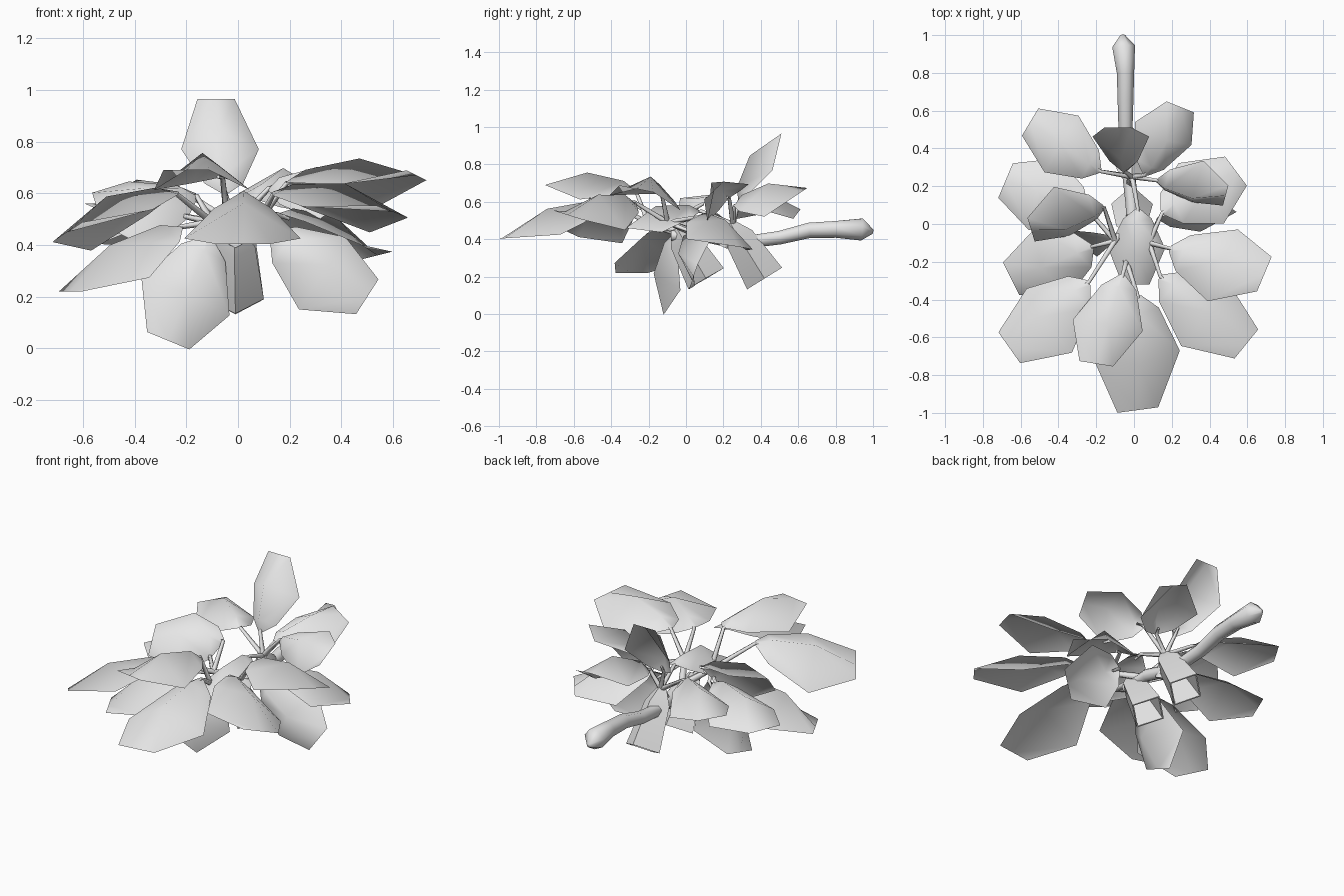
import bpy, bmesh, math
from mathutils import Vector as V

if "Cube" in bpy.data.objects:
    bpy.data.objects.remove(bpy.data.objects["Cube"])

grey = bpy.data.materials.new("pale_grey")
grey.diffuse_color = (0.8, 0.8, 0.8, 1)
grey.use_nodes = True
grey.node_tree.nodes["Principled BSDF"].inputs["Base Color"].default_value = grey.diffuse_color


def finish(name, bm, angle=40):
    me = bpy.data.meshes.new(name)
    bm.to_mesh(me)
    bm.free()
    me.materials.append(grey)
    ob = bpy.data.objects.new(name, me)
    bpy.context.collection.objects.link(ob)
    bpy.context.view_layer.objects.active = ob
    bpy.ops.object.select_all(action='DESELECT')
    ob.select_set(True)
    bpy.ops.object.shade_smooth_by_angle(angle=math.radians(angle))
    return ob


# Leaf: folded blade, narrow base, widest in the middle, blunt tip
def leaf(name, base, tip, side, fold=0.08):
    b, t, s = V(base), V(tip), V(side)
    axis = t - b
    n = axis.cross(s).normalized()
    if n.dot(V((0, -0.3, 1))) < 0:
        n = -n
    bm = bmesh.new()
    rows = []
    for u, w, up, down in ((0, 0.08, 0, 0), (0.14, 0.5, 0.6, 0.3),
                           (0.56, 1, 1, 0.8), (1, 0.48, 0, 0)):
        c = b + axis * u
        rows.append([bm.verts.new(c - s * w - n * fold * down),
                     bm.verts.new(c + n * fold * up),
                     bm.verts.new(c + s * w - n * fold * down)])
    for r, q in zip(rows, rows[1:]):
        for k in (0, 1):
            f = bm.faces.new((r[k], r[k + 1], q[k + 1], q[k]))
            f.normal_update()
            if f.normal.dot(n) < 0:
                f.normal_flip()
    finish(name, bm, 85)


# Tube: rings of given radius along a path; a fixed axis keeps folded-back rings aligned
def tube(name, pts, radii, sides=6, angle=75, axis=None):
    pts = [V(p) for p in pts]
    bm = bmesh.new()
    rings = []
    for i, p in enumerate(pts):
        d = axis or (pts[min(i + 1, len(pts) - 1)] - pts[max(i - 1, 0)]).normalized()
        a = d.cross(V((1, 0, 0)) if abs(d.x) < 0.9 else V((0, 0, 1))).normalized()
        c = d.cross(a)
        rings.append([bm.verts.new(p + radii[i] * (
            a * math.cos(math.tau * k / sides) + c * math.sin(math.tau * k / sides)))
            for k in range(sides)])
    for r, q in zip(rings, rings[1:]):
        for k in range(sides):
            j = (k + 1) % sides
            bm.faces.new((r[k], r[j], q[j], q[k]))
    bm.faces.new(rings[0])
    bm.faces.new(rings[-1])
    bmesh.ops.recalc_face_normals(bm, faces=bm.faces)
    finish(name, bm, angle)


# Stem junctions
back, left = (-0.01, 0.25, 0.48), (-0.1, -0.09, 0.49)
right, front = (0.08, -0.1, 0.49), (-0.04, -0.2, 0.48)

# name, junction, leaf base, leaf tip, half-width vector
leaves = [
    ("front_leaf", front, (0.02, -0.38, 0.59), (0.02, -0.985, 0.405), (0.225, 0.03, 0)),
    ("front_top_leaf", front, (-0.06, -0.27, 0.66), (-0.2, -0.74, 0.69), (0.185, -0.03, 0)),
    ("right_leaf", right, (0.19, -0.13, 0.64), (0.69, -0.265, 0.67), (0.08, 0.19, -0.04)),
    ("front_right_leaf", right, (0.14, -0.28, 0.6), (0.595, -0.635, 0.53), (0.13, 0.16, -0.05)),
    ("front_left_leaf", left, (-0.24, -0.31, 0.6), (-0.66, -0.655, 0.45), (-0.12, 0.17, -0.08)),
    ("left_low_leaf", left, (-0.22, -0.12, 0.47), (-0.65, -0.29, 0.22), (-0.09, 0.18, 0)),
    ("left_back_low_leaf", left, (-0.25, 0.08, 0.52), (-0.68, 0.23, 0.41), (0.08, 0.19, 0)),
    ("left_top_leaf", left, (-0.16, 0.09, 0.59), (-0.545, -0.03, 0.54), (-0.04, 0.13, 0.13)),
    ("back_left_leaf", back, (-0.18, 0.28, 0.59), (-0.55, 0.54, 0.56), (0.09, 0.15, 0)),
    ("back_tall_leaf", back, (-0.05, 0.28, 0.6), (-0.085, 0.51, 0.965), (0.15, 0, 0)),
    ("back_right_leaf", back, (0.06, 0.26, 0.58), (0.245, 0.62, 0.655), (-0.15, 0.06, 0.04)),
    ("right_top_leaf", back, (0.12, 0.23, 0.62), (0.485, 0.15, 0.66), (0.03, 0.11, 0.1)),
    ("right_back_low_leaf", right, (0.15, 0.06, 0.52), (0.54, 0.28, 0.36), (-0.12, 0.16, -0.03)),
    ("right_low_leaf", right, (0.13, 0.03, 0.44), (0.5, 0.04, 0.2), (0.09, 0.05, 0.14)),
    ("front_hanging_leaf", front, (-0.11, -0.06, 0.43), (-0.27, -0.12, 0.03), (0.17, 0, -0.07)),
    ("centre_leaf", back, (0.02, 0.08, 0.55), (0.01, -0.32, 0.46), (0.15, 0, 0)),
]
for name, joint, b, t, s in leaves:
    leaf(name, b, t, s)
    inner = V(b).lerp(V(t), 0.12)
    tube(name + "_stem", [joint, V(b), inner], [0.015, 0.01, 0.007], 5)

# Junction twigs joining the branch
for name, j in (("left_twig", left), ("right_twig", right), ("front_twig", front)):
    tube(name, [(-0.01, 0.05, 0.43), j], [0.022, 0.016], 5)

# Main branch with thickened end
tube("branch",
     [(-0.01, -0.08, 0.42), (-0.01, 0.1, 0.42), (-0.03, 0.28, 0.38), (-0.045, 0.5, 0.41),
      (-0.045, 0.66, 0.45), (-0.045, 0.8, 0.455), (-0.055, 0.94, 0.455), (-0.06, 1.0, 0.44)],
     [0.03, 0.035, 0.035, 0.038, 0.043, 0.047, 0.062, 0.012], 7)
tube("back_node", [(-0.02, 0.2, 0.36), back], [0.03, 0.025], 6)

# Two hanging four-sided hollow cups
for name, a, b in (("back_cup", V((-0.01, 0.24, 0.48)), V((-0.01, 0.42, 0.19))),
                   ("front_cup", V((-0.015, -0.05, 0.46)), V((-0.01, 0.107, 0.19)))):
    tube(name, [a, a.lerp(b, 0.25), b, b, a.lerp(b, 0.3)],
         [0.03, 0.08, 0.11, 0.1, 0.068], 4, 30, (b - a).normalized())
